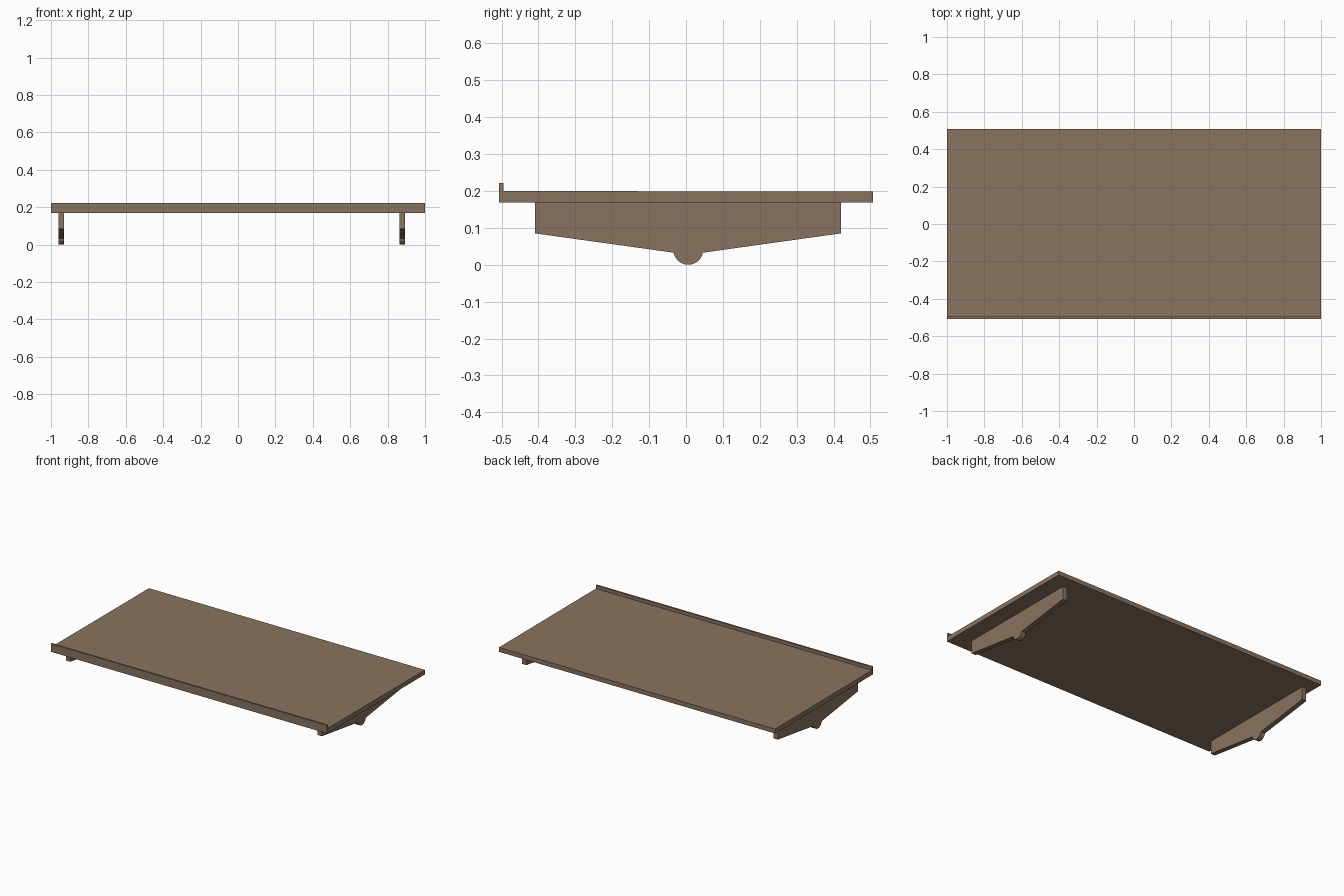
import bpy, bmesh, math

if "Cube" in bpy.data.objects:
    bpy.data.objects.remove(bpy.data.objects["Cube"])

wood = bpy.data.materials.new("brown wood")
wood.diffuse_color = (0.25, 0.172, 0.115, 1)
wood.use_nodes = True
wood.node_tree.nodes["Principled BSDF"].inputs["Base Color"].default_value = wood.diffuse_color


def extrude_profile(name, profile, x0, x1):
    """Extrude a (y, z) outline along x into a closed solid."""
    bm = bmesh.new()
    face = bm.faces.new([bm.verts.new((x0, y, z)) for y, z in profile])
    ext = bmesh.ops.extrude_face_region(bm, geom=[face])
    moved = [v for v in ext["geom"] if isinstance(v, bmesh.types.BMVert)]
    bmesh.ops.translate(bm, verts=moved, vec=(x1 - x0, 0, 0))
    bmesh.ops.recalc_face_normals(bm, faces=bm.faces)
    mesh = bpy.data.meshes.new(name)
    bm.to_mesh(mesh)
    bm.free()
    mesh.materials.append(wood)
    obj = bpy.data.objects.new(name, mesh)
    bpy.context.collection.objects.link(obj)
    return obj


# Flat board with a raised lip along the front edge
extrude_profile("board_with_front_lip", [
    (-0.507, 0.169), (0.507, 0.169), (0.507, 0.198),
    (-0.495, 0.2), (-0.495, 0.222), (-0.507, 0.222)], -1.0, 1.0)

# Tapered support rails with a rounded foot in the middle
cy, r, seg = 0.006, 0.0405, 16
start = math.radians(191)
sweep = math.radians(349) - start
foot = [(cy + r * math.cos(start + sweep * i / seg),
         r + r * math.sin(start + sweep * i / seg)) for i in range(seg + 1)]
rail = [(0.42, 0.169), (-0.409, 0.169), (-0.409, 0.085)] + foot + [(0.42, 0.085)]
for name, x0, x1 in (("left_support", -0.96, -0.929),
                     ("right_support", 0.863, 0.894)):
    extrude_profile(name, rail, x0, x1)
